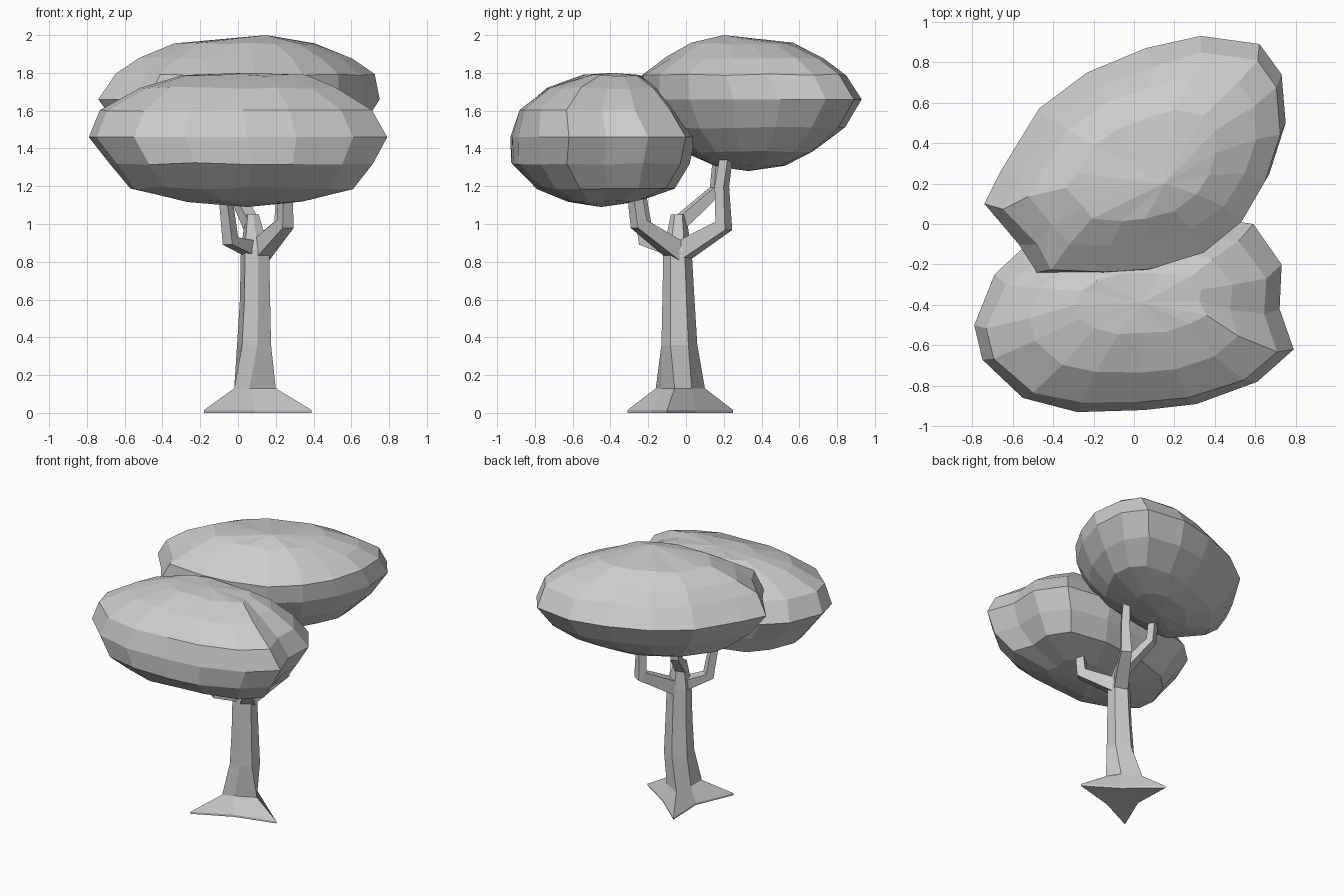
import bpy, bmesh, random
from mathutils import Vector

if "Cube" in bpy.data.objects:
    bpy.data.objects.remove(bpy.data.objects["Cube"])
random.seed(4)


def loft(name, rings, tip_lo=None, tip_hi=None):
    """Skin a stack of equal-sized rings, closing ends with a fan or flat cap."""
    bm = bmesh.new()
    vs = [[bm.verts.new(p) for p in r] for r in rings]
    n = len(vs[0])
    for a, b in zip(vs, vs[1:]):
        for i in range(n):
            j = (i + 1) % n
            bm.faces.new((a[i], a[j], b[j], b[i]))
    for ring, tip in ((vs[0], tip_lo), (vs[-1], tip_hi)):
        if tip:
            t = bm.verts.new(tip)
            for i in range(n):
                bm.faces.new((ring[i], ring[(i + 1) % n], t))
        else:
            bm.faces.new(ring)
    bmesh.ops.recalc_face_normals(bm, faces=bm.faces)
    me = bpy.data.meshes.new(name)
    bm.to_mesh(me)
    bm.free()
    ob = bpy.data.objects.new(name, me)
    bpy.context.collection.objects.link(ob)
    return ob


def canopy(name, outline, centre, levels, lo, hi):
    """Plan outline scaled level by level: (z, scale x, scale y, shift x, shift y)."""
    cx, cy = centre
    rings = []
    for z, sx, sy, dx, dy in levels:
        k = 0.0 if sx == 1 else 0.01
        rings.append([(cx + (x - cx) * sx + dx + random.uniform(-k, k),
                       cy + (y - cy) * sy + dy + random.uniform(-k, k),
                       z + random.uniform(-k, k) * 0.6) for x, y in outline])
    return loft(name, rings, lo, hi)


def branch(name, path, radii):
    """Four-sided tapering limb along a path."""
    pts = [Vector(p) for p in path]
    rings = []
    for i, p in enumerate(pts):
        d = (pts[min(i + 1, len(pts) - 1)] - pts[max(i - 1, 0)]).normalized()
        out = pts[1] - pts[0]
        out.z = 0
        side = Vector((-out.y, out.x, 0)).normalized()
        up = side.cross(d).normalized()
        r = radii[i]
        rings.append([p + (side * a + up * b) * r
                      for a, b in ((1, 1), (-1, 1), (-1, -1), (1, -1))])
    return loft(name, rings)


# Leaf masses
front = [(.79, -.62), (.72, -.42), (.73, -.2), (.59, 0), (.25, .05), (-.2, 0),
         (-.54, -.11), (-.69, -.25), (-.79, -.5), (-.75, -.67), (-.55, -.86),
         (-.28, -.93), (.05, -.92), (.31, -.89), (.61, -.78)]
canopy("front_canopy", front, (0, -.44),
       [(1.12, .40, .38, .03, 0), (1.19, .75, .75, .02, .01),
        (1.32, .88, .96, .02, -.01), (1.46, 1, 1, 0, 0),
        (1.60, .9, .86, -.01, -.03), (1.72, .66, .61, 0, 0),
        (1.785, .41, .31, .03, .05)],
       (.05, -.45, 1.09), (.04, -.39, 1.80))

back = [(.75, .5), (.73, .74), (.62, .89), (.33, .93), (.06, .87), (-.23, .75),
        (-.47, .57), (-.66, .26), (-.74, .1), (-.57, -.1), (-.48, -.24),
        (-.2, -.25), (.05, -.22), (.33, -.14), (.53, .02), (.67, .25)]
canopy("back_canopy", back, (0, .33),
       [(1.31, .34, .32, .03, 0), (1.38, .68, .58, .02, 0),
        (1.51, .87, .84, .01, 0), (1.66, 1, 1, 0, 0),
        (1.79, .92, .92, .04, -.04), (1.88, .76, .70, .04, -.03),
        (1.955, .5, .46, .04, -.05)],
       (.05, .33, 1.28), (.15, .2, 2.0))

# Trunk with three flared roots: odd points are valleys between roots
foot = [(-.18, -.31), (.09, -.18), (.39, -.10), (.16, .05), (-.07, .25), (-.06, -.03)]
collar = [(-.02, -.16), (.06, -.13), (.20, -.06), (.14, .03), (.01, .10), (-.02, -.03)]


def hexagon(cx, cy, rx, ry, z):
    shape = [(-.7, -1), (.2, -1), (1, -.5), (1, .5), (-.1, 1), (-1, .3)]
    return [(cx + rx * a, cy + ry * b, z) for a, b in shape]


loft("trunk", [[(x, y, 0) for x, y in foot], [(x, y, .015) for x, y in foot],
               [(x, y, .13) for x, y in collar],
               hexagon(.085, -.035, .09, .095, .36),
               hexagon(.09, -.04, .08, .085, .6),
               hexagon(.09, -.045, .075, .075, .86),
               hexagon(.075, -.04, .035, .04, 1.05)])

# Bent limbs reaching into the leaves
branch("front_right_branch", [(.11, -.04, .85), (.25, -.25, 1.0), (.25, -.28, 1.22)],
       (.05, .035, .027))
branch("back_right_branch", [(.10, -.03, .85), (.24, .20, .99), (.24, .19, 1.2), (.25, .22, 1.40)],
       (.05, .037, .028, .024))
branch("back_left_branch", [(.07, -.04, 1.0), (-.02, .16, 1.18), (-.03, .18, 1.42)],
       (.035, .028, .024))
branch("front_left_branch", [(.07, -.06, .87), (-.04, -.21, .91), (-.07, -.25, 1.18)],
       (.04, .032, .025))
